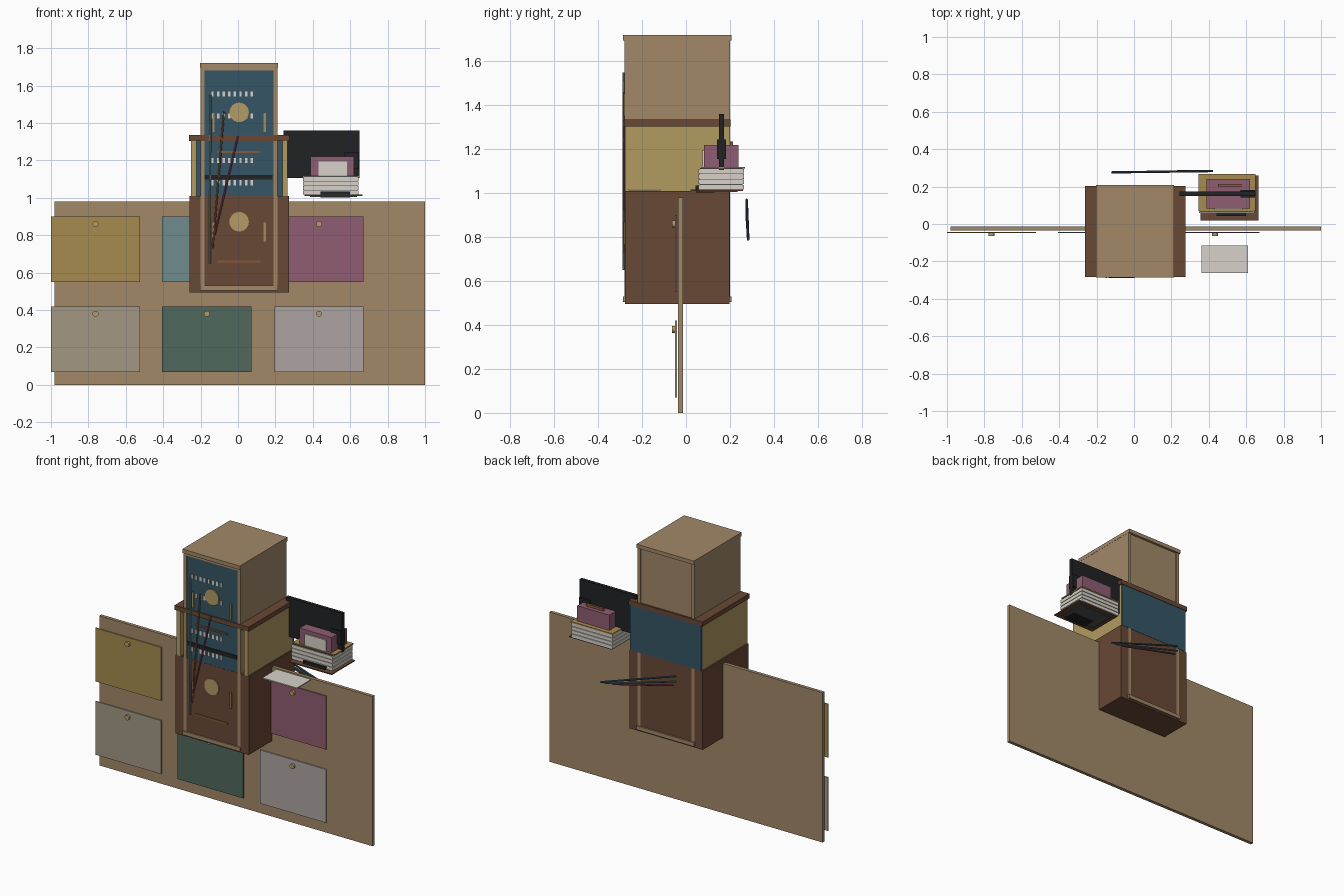
import bpy
from mathutils import Vector

MATS = {}
COL = {
    "tan": (0.36, 0.25, 0.14), "brown": (0.14, 0.065, 0.035), "blue": (0.035, 0.09, 0.13),
    "yellow": (0.45, 0.33, 0.12), "gold": (0.45, 0.33, 0.13), "mustard": (0.38, 0.26, 0.08),
    "teal": (0.16, 0.26, 0.27), "plum": (0.28, 0.11, 0.17), "stone": (0.36, 0.31, 0.23),
    "green": (0.08, 0.14, 0.11), "lilac": (0.42, 0.37, 0.36), "white": (0.68, 0.64, 0.58),
    "black": (0.015, 0.016, 0.018), "grey": (0.08, 0.08, 0.08), "rust": (0.25, 0.10, 0.04),
    "wine": (0.2, 0.05, 0.1),
}


def paint(ob, colour):
    if colour not in MATS:
        MATS[colour] = bpy.data.materials.new(colour)
        MATS[colour].diffuse_color = (*COL[colour], 1)
    ob.data.materials.append(MATS[colour])


def box(name, colour, x0, x1, y0, y1, z0, z1):
    bpy.ops.mesh.primitive_cube_add(size=1)
    ob = bpy.context.object
    ob.name = name
    for v in ob.data.vertices:
        v.co = ((x0 if v.co.x < 0 else x1), (y0 if v.co.y < 0 else y1), (z0 if v.co.z < 0 else z1))
    paint(ob, colour)
    return ob


def rod(name, colour, a, b, r, sides=8):
    a, b = Vector(a), Vector(b)
    d = b - a
    bpy.ops.mesh.primitive_cylinder_add(vertices=sides, radius=r, depth=d.length, location=(a + b) / 2)
    ob = bpy.context.object
    ob.rotation_euler = d.to_track_quat('Z', 'Y').to_euler()
    ob.name = name
    paint(ob, colour)
    bpy.ops.object.shade_smooth_by_angle()
    return ob


# Notice board with six pinned panels
box("board", "tan", -0.98, 1.0, -0.036, -0.014, 0, 0.98)
notes = [["mustard", "teal", "plum"], ["stone", "green", "lilac"]]
for row, z0 in enumerate((0.55, 0.07)):
    for col, x0 in enumerate((-1.0, -0.405, 0.195)):
        box("board_note", notes[row][col], x0, x0 + 0.477, -0.049, -0.042, z0, z0 + 0.35)
        rod("note_pin", "gold", (x0 + 0.238, -0.063, z0 + 0.31), (x0 + 0.238, -0.042, z0 + 0.31), 0.016, 16)

# Lower brown cabinet
box("lower_cabinet", "brown", -0.26, 0.272, -0.277, 0.198, 0.495, 1.01)

# Middle open hutch: side walls, back and top slab
box("hutch_side_left", "yellow", -0.25, -0.223, -0.277, 0.198, 1.01, 1.305)
box("hutch_side_right", "yellow", 0.238, 0.265, -0.277, 0.198, 1.01, 1.305)
box("hutch_back", "blue", -0.25, 0.265, 0.185, 0.2, 1.01, 1.305)
box("hutch_top", "brown", -0.262, 0.275, -0.283, 0.203, 1.305, 1.335)

# Tall tan cabinet: side walls, top and bottom rails, back
for x in (-0.2, 0.19):
    box("tall_side", "tan", x, x + 0.022, -0.279, 0.1995, 0.505, 1.70)
box("tall_top", "tan", -0.203, 0.213, -0.286, 0.208, 1.695, 1.72)
box("tall_bottom_rail", "tan", -0.203, 0.213, -0.286, 0.208, 0.505, 0.53)
box("tall_back", "tan", -0.18, 0.192, 0.17, 0.192, 1.335, 1.70)

# Blue front panel with dark shelf strip
box("front_panel", "blue", -0.178, 0.19, -0.276, -0.255, 1.01, 1.68)
box("front_panel_lintel", "tan", -0.178, 0.19, -0.278, -0.255, 1.68, 1.697)
box("shelf_strip", "black", -0.178, 0.185, -0.281, -0.27, 1.097, 1.122)

# Rows of small pale slats
for z in (1.555, 1.437, 1.2, 1.08):
    for i in range(8):
        x = -0.143 + i * 0.03
        box("slat", "white", x, x + 0.013, -0.279, -0.27, z - 0.014, z + 0.014)

# Dials and pull bars on upper and lower doors
for z in (1.457, 0.872):
    rod("door_dial", "gold", (0.006, -0.283, z), (0.006, -0.27, z), 0.052, 24)
    for x in (-0.131, 0.143):
        box("door_handle", "mustard", x - 0.006, x + 0.006, -0.284, -0.27, z - 0.105, z - 0.003)
    box("door_bar", "rust", -0.11, 0.12, -0.283, -0.27, z - 0.217, z - 0.207)

# Thin rods leaning on the front
for c, xa, za, xb, zb in (("teal", -0.15, 0.65, -0.147, 1.55), ("rust", -0.135, 0.73, -0.075, 1.46),
                          ("wine", -0.125, 0.8, 0.0, 1.33)):
    rod("front_rod", c, (xa, -0.283, za), (xb, -0.283, zb), 0.005)

# Three pencils behind the cabinet
for c, xa, za, xb, zb in (("blue", 0.42, 0.79, -0.12, 0.97), ("green", 0.39, 0.79, -0.12, 0.935),
                          ("wine", 0.33, 0.80, -0.10, 0.905)):
    rod("back_pencil", c, (xa, 0.283, za), (xb, 0.276, zb), 0.006)

# Loose sheet
box("paper_sheet", "white", 0.36, 0.61, -0.262, -0.115, 1.012, 1.019)

# Book stack: base, dark plates, page blocks and covers
box("stack_base", "brown", 0.355, 0.665, 0.02, 0.26, 1.01, 1.017)
box("base_pad", "grey", 0.385, 0.635, 0.06, 0.235, 1.005, 1.011)
box("base_plate", "black", 0.44, 0.6, 0.045, 0.13, 1.003, 1.008)
box("front_clip", "black", 0.44, 0.6, 0.043, 0.057, 1.015, 1.035)
for i in range(4):
    z = 1.017 + i * 0.0245
    box("page_block", "white", 0.348, 0.645, 0.058, 0.264, z, z + 0.021)
    box("page_gap", "grey", 0.353, 0.64, 0.063, 0.258, z + 0.02, z + 0.025)
box("stack_cover", "mustard", 0.345, 0.65, 0.07, 0.268, 1.112, 1.12)

# Plum case with label and handle
box("case", "plum", 0.388, 0.62, 0.083, 0.24, 1.12, 1.22)
box("case_label", "white", 0.43, 0.583, 0.076, 0.085, 1.12, 1.195)
box("case_handle", "rust", 0.45, 0.575, 0.2, 0.215, 1.22, 1.236)

# Upright black screen with side block
box("screen", "black", 0.242, 0.65, 0.15, 0.173, 1.105, 1.36)
box("screen_block", "black", 0.57, 0.648, 0.141, 0.182, 1.155, 1.245)
